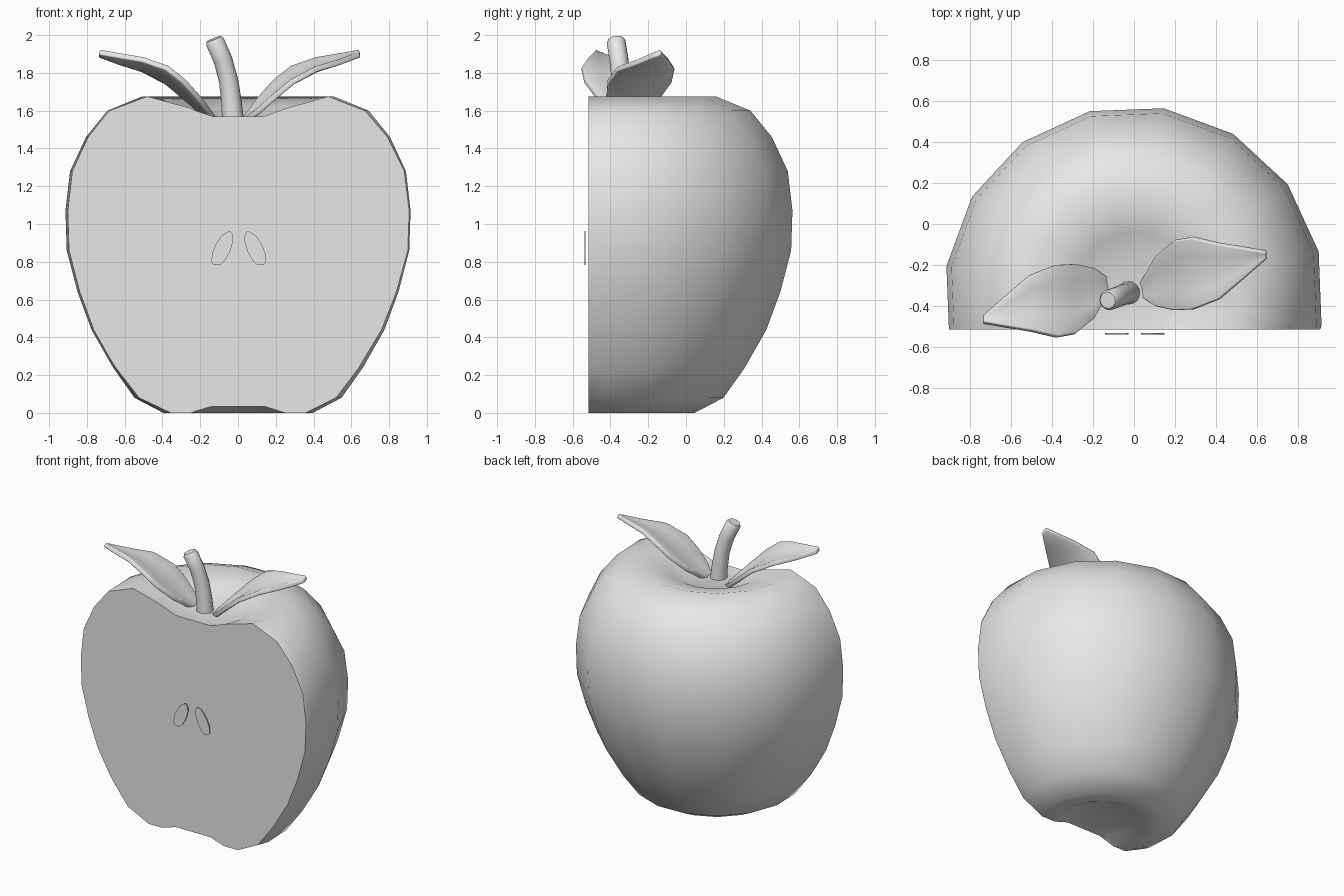
import bpy, bmesh, math
from mathutils import Vector, Matrix

if "Cube" in bpy.data.objects:
    bpy.data.objects.remove(bpy.data.objects["Cube"], do_unlink=True)

# Single neutral colour
grey = bpy.data.materials.new("light_grey")
grey.use_nodes = True
grey.diffuse_color = (0.8, 0.8, 0.8, 1)
grey.node_tree.nodes["Principled BSDF"].inputs["Base Color"].default_value = (0.8, 0.8, 0.8, 1)

AXIS_Y = -0.35
CUT_Y = -0.515


def finish(name, bm, angle=50):
    bmesh.ops.recalc_face_normals(bm, faces=bm.faces)
    mesh = bpy.data.meshes.new(name)
    bm.to_mesh(mesh)
    bm.free()
    mesh.materials.append(grey)
    ob = bpy.data.objects.new(name, mesh)
    bpy.context.collection.objects.link(ob)
    bpy.ops.object.select_all(action="DESELECT")
    ob.select_set(True)
    bpy.context.view_layer.objects.active = ob
    bpy.ops.object.shade_smooth_by_angle(angle=math.radians(angle))
    return ob


def bridge(bm, rings):
    n = len(rings[0])
    for a, b in zip(rings, rings[1:]):
        for i in range(n):
            j = (i + 1) % n
            bm.faces.new((a[i], a[j], b[j], b[i]))


# Apple half: lathed profile, sliced flat at the front
profile = [(0.217, 0.035), (0.30, 0), (0.40, 0), (0.555, 0.08), (0.67, 0.24),
           (0.785, 0.44), (0.86, 0.64), (0.918, 0.86), (0.925, 1.07), (0.90, 1.28),
           (0.815, 1.46), (0.70, 1.6), (0.515, 1.675), (0.31, 1.615), (0.217, 1.57)]
bm = bmesh.new()
rings = []
for r, z in profile:
    rings.append([bm.verts.new((r * math.cos(a), AXIS_Y + r * math.sin(a), z))
                  for a in (math.radians(13.5 + 22.5 * k) for k in range(16))])
bridge(bm, rings)
bm.faces.new(rings[0])
bm.faces.new(rings[-1])
bmesh.ops.bisect_plane(bm, geom=bm.verts[:] + bm.edges[:] + bm.faces[:],
                       plane_co=(0, CUT_Y, 0), plane_no=(0, -1, 0), clear_outer=True)
bmesh.ops.holes_fill(bm, edges=[e for e in bm.edges if e.is_boundary])
finish("apple_half", bm)

# Stem: round section swept along a bent path, with a softened tip
path = [Vector(p) for p in ((-0.025, -0.335, 1.53), (-0.035, -0.338, 1.65), (-0.05, -0.343, 1.76),
                            (-0.08, -0.355, 1.87), (-0.122, -0.37, 1.965), (-0.128, -0.372, 1.98))]
radii = [0.058, 0.054, 0.051, 0.05, 0.05, 0.04]
bm = bmesh.new()
rings = []
for i, (p, r) in enumerate(zip(path, radii)):
    tangent = (path[min(i + 1, len(path) - 1)] - path[max(i - 1, 0)]).normalized()
    side = Vector((0, 1, 0)).cross(tangent).normalized()
    up = tangent.cross(side)
    rings.append([bm.verts.new(p + r * (side * math.cos(a) + up * math.sin(a)))
                  for a in (math.tau * k / 16 for k in range(16))])
bridge(bm, rings)
bm.faces.new(rings[0])
bm.faces.new(rings[-1])
finish("stem", bm, 40)

# Leaves: tilted, cupped strips; the second is the first turned half round
# Each station: x, back y, front y, back z, front z
stations = [(0.02, -0.30, -0.345, 1.56, 1.555), (0.10, -0.16, -0.40, 1.67, 1.61),
            (0.19, -0.085, -0.42, 1.77, 1.69), (0.28, -0.07, -0.415, 1.84, 1.765),
            (0.41, -0.10, -0.365, 1.885, 1.835), (0.53, -0.12, -0.265, 1.905, 1.87),
            (0.64, -0.14, -0.17, 1.925, 1.91)]
COLS = 5
turn = Matrix.Translation((-0.09, -0.615, 0)) @ Matrix.Rotation(math.pi, 4, "Z")
for name, matrix in (("left_leaf", Matrix()), ("right_leaf", turn)):
    bm = bmesh.new()
    grid = []
    for x, yb, yf, zb, zf in stations:
        row = []
        for c in range(COLS):
            t = c / (COLS - 1)
            cup = 0.3 * abs(yb - yf) * t * (1 - t)
            row.append(bm.verts.new((x, yb + (yf - yb) * t, zb + (zf - zb) * t - cup)))
        grid.append(row)
    for a, b in zip(grid, grid[1:]):
        for c in range(COLS - 1):
            bm.faces.new((a[c], a[c + 1], b[c + 1], b[c]))
    bm.transform(matrix)
    leaf = finish(name, bm)
    thick = leaf.modifiers.new("thickness", "SOLIDIFY")
    thick.thickness = 0.03
    thick.offset = -1 if leaf.data.polygons[0].normal.z > 0 else 1
    soft = leaf.modifiers.new("soft_rim", "BEVEL")
    soft.width = 0.006
    soft.segments = 2
    soft.limit_method = "ANGLE"
    soft.angle_limit = math.radians(50)

# Seeds: thin teardrop plates just ahead of the cut face
teardrop = [(0.048, 0.962), (0.036, 0.945), (0.034, 0.91), (0.05, 0.855), (0.078, 0.805),
            (0.105, 0.782), (0.135, 0.782), (0.149, 0.80), (0.145, 0.845), (0.125, 0.893),
            (0.098, 0.935), (0.068, 0.957)]
for name, sign, shift in (("left_seed", 1, 0), ("right_seed", -1, 0.008)):
    bm = bmesh.new()
    rings = [[bm.verts.new((sign * x + shift, y, z)) for x, z in teardrop]
             for y in (-0.531, -0.538)]
    bridge(bm, rings)
    bm.faces.new(rings[0])
    bm.faces.new(rings[1])
    finish(name, bm, 40)
